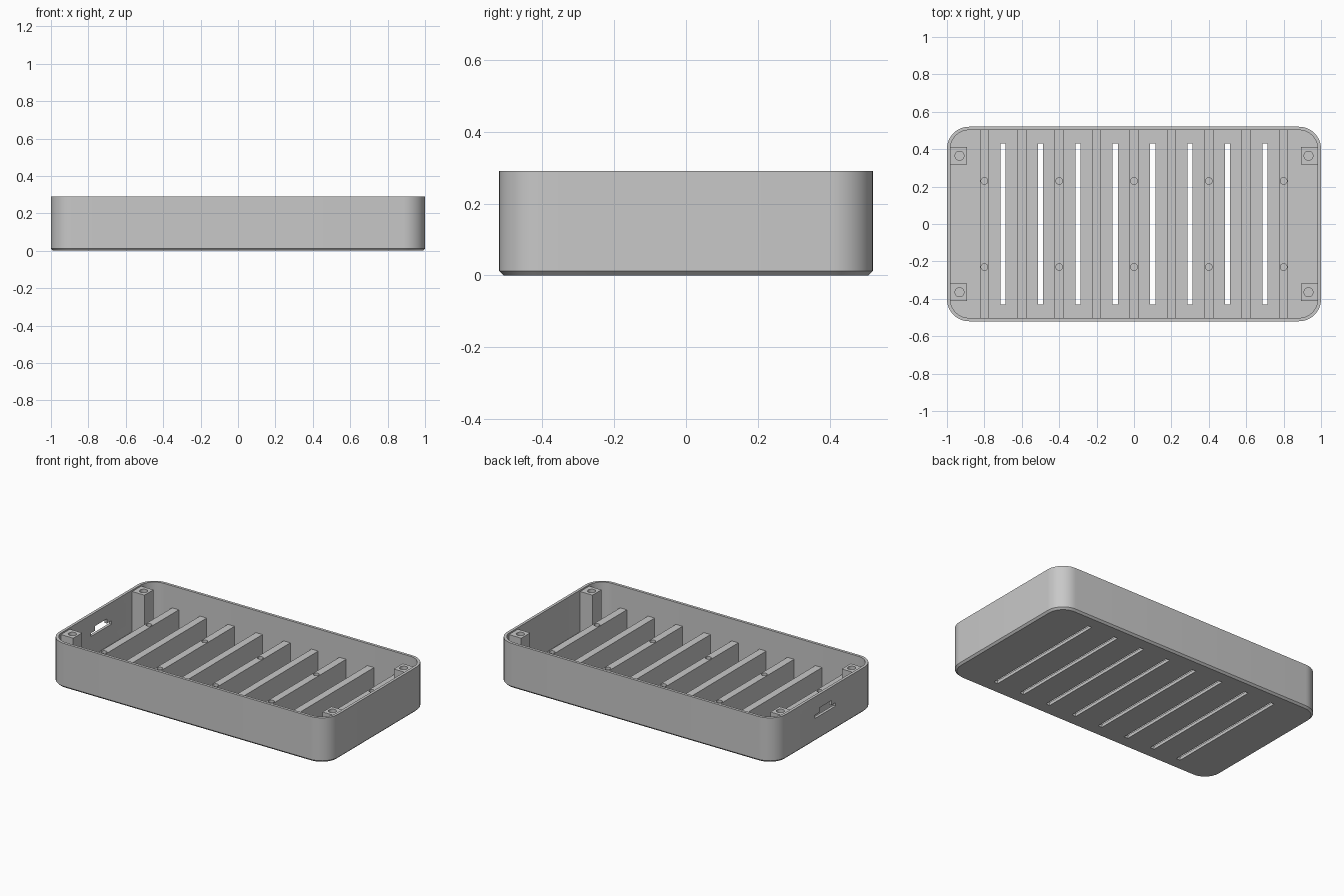
import bpy, bmesh
from math import sin, cos, pi
from mathutils import Matrix, Vector

cube = bpy.data.objects.get("Cube")
if cube:
    bpy.data.objects.remove(cube, do_unlink=True)

HX, HY, HZ = 1.0, 0.52, 0.29
WALL, FLOOR, RADIUS = 0.018, 0.02, 0.118

grey = bpy.data.materials.new("light grey plastic")
grey.use_nodes = True
colour = (0.58, 0.58, 0.58, 1)
grey.diffuse_color = colour
grey.node_tree.nodes["Principled BSDF"].inputs["Base Color"].default_value = colour


def make(name, bm):
    bmesh.ops.recalc_face_normals(bm, faces=bm.faces)
    mesh = bpy.data.meshes.new(name)
    bm.to_mesh(mesh)
    bm.free()
    mesh.materials.append(grey)
    ob = bpy.data.objects.new(name, mesh)
    bpy.context.collection.objects.link(ob)
    return ob


def add_box(bm, lo, hi):
    lo, hi = Vector(lo), Vector(hi)
    m = Matrix.Translation((lo + hi) / 2) @ Matrix.Diagonal((*(hi - lo), 1))
    bmesh.ops.create_cube(bm, size=1, matrix=m)


def add_pin(bm, x, y, r, z0, z1):
    bmesh.ops.create_cone(bm, cap_ends=True, segments=24, radius1=r, radius2=r,
                          depth=z1 - z0, matrix=Matrix.Translation((x, y, (z0 + z1) / 2)))


def activate(ob):
    bpy.ops.object.select_all(action="DESELECT")
    ob.select_set(True)
    bpy.context.view_layer.objects.active = ob


def cut(ob, bm):
    cutter = make("cutter", bm)
    cutter.hide_render = True
    mod = ob.modifiers.new("cut", "BOOLEAN")
    mod.operation, mod.solver, mod.object = "DIFFERENCE", "EXACT", cutter
    activate(ob)
    bpy.ops.object.modifier_apply(modifier=mod.name)
    bpy.data.objects.remove(cutter, do_unlink=True)


def finish(ob):
    activate(ob)
    bpy.ops.object.shade_smooth_by_angle(angle=pi / 6)


def rounded_loop(bm, inset, z, steps=12):
    r = RADIUS - inset
    verts = []
    for q, (sx, sy) in enumerate([(1, 1), (-1, 1), (-1, -1), (1, -1)]):
        for i in range(steps + 1):
            a = (q + i / steps) * pi / 2
            verts.append(bm.verts.new((sx * (HX - RADIUS) + r * cos(a),
                                       sy * (HY - RADIUS) + r * sin(a), z)))
    return verts


# Tray shell with chamfered bottom edge
bm = bmesh.new()
loops = [rounded_loop(bm, inset, z) for inset, z in
         [(0.012, 0), (0, 0.012), (0, HZ), (WALL, HZ), (WALL, FLOOR)]]
for a, b in zip(loops, loops[1:]):
    for i in range(len(a)):
        j = (i + 1) % len(a)
        bm.faces.new((a[i], a[j], b[j], b[i]))
bm.faces.new(loops[0])
bm.faces.new(loops[-1])
tray = make("tray_shell", bm)

# Vent slots through the floor
bm = bmesh.new()
for i in range(8):
    x = -0.7 + 0.2 * i
    add_box(bm, (x - 0.014, -0.43, -0.1), (x + 0.014, 0.43, 0.1))
cut(tray, bm)

# Stepped port opening in the right end wall
bm = bmesh.new()
half = [(0.105, 0.15), (0.105, 0.172), (0.06, 0.172), (0.06, 0.202)]
outline = half + [(-y, z) for y, z in reversed(half)]
face = bm.faces.new([bm.verts.new((-1.1, y, z)) for y, z in outline])
ext = bmesh.ops.extrude_face_region(bm, geom=[face])
bmesh.ops.translate(bm, vec=(0.16, 0, 0),
                    verts=[v for v in ext["geom"] if isinstance(v, bmesh.types.BMVert)])
cut(tray, bm)
finish(tray)

# Cross ribs, every second one with two screw holes
for i in range(9):
    x = -0.8 + 0.2 * i
    bm = bmesh.new()
    add_box(bm, (x - 0.024, -0.51, 0.01), (x + 0.024, 0.51, 0.147))
    rib = make(f"cross_rib_{i + 1}", bm)
    if i % 2 == 0:
        bm = bmesh.new()
        for y in (-0.23, 0.23):
            add_pin(bm, x, y, 0.018, 0.04, 0.2)
        cut(rib, bm)
    finish(rib)

# Corner screw posts
for sx, side in ((1, "left"), (-1, "right")):
    for sy, end in ((1, "back"), (-1, "front")):
        bm = bmesh.new()
        x, y = sx * 0.942, sy * 0.365
        add_box(bm, (x - 0.048, y - 0.046, 0.01), (x + 0.048, y + 0.046, 0.28))
        post = make(f"{end}_{side}_screw_post", bm)
        bm = bmesh.new()
        add_pin(bm, sx * 0.933, y, 0.024, 0.1, 0.35)
        cut(post, bm)
        finish(post)
